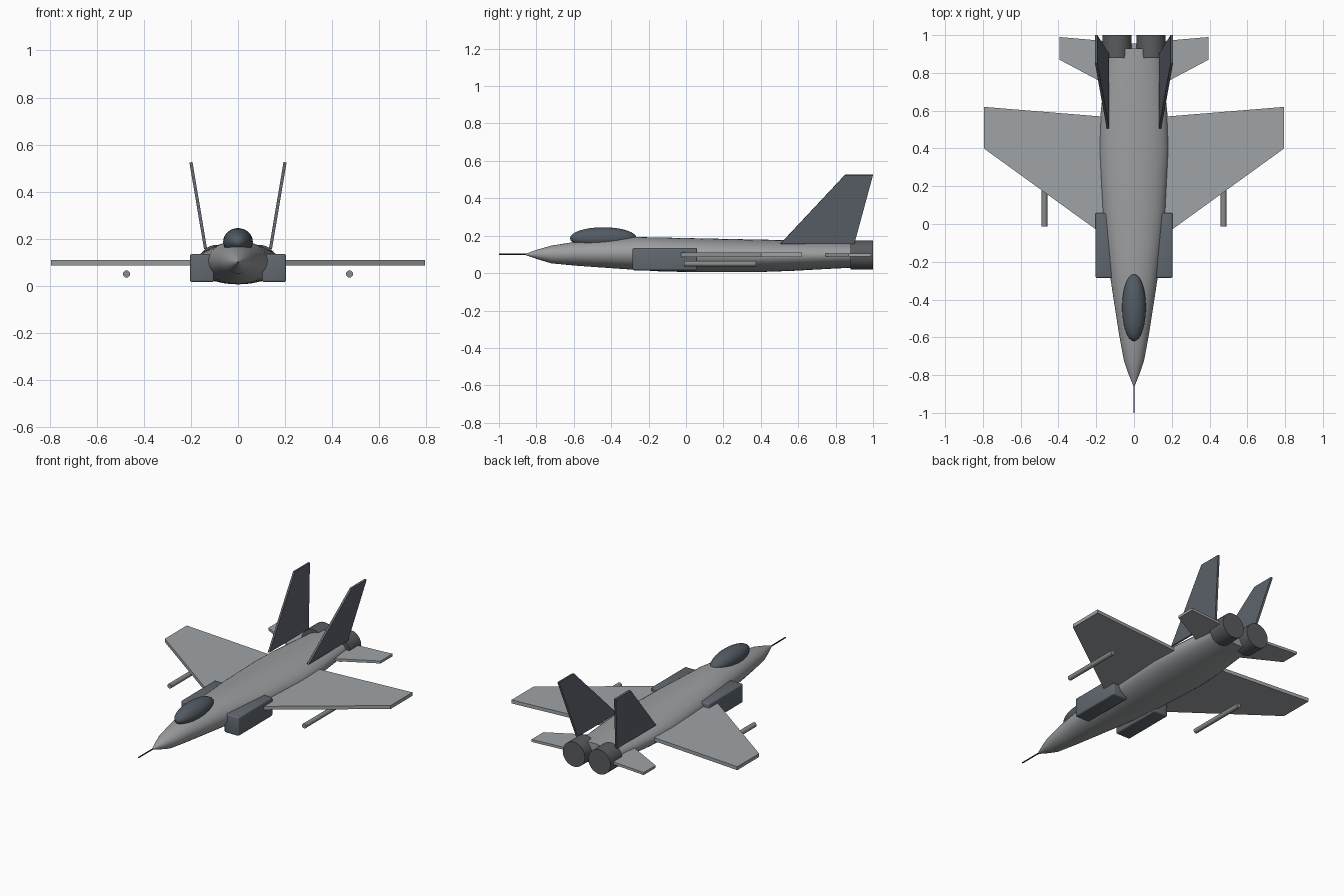
import bpy, bmesh, math
from mathutils import Matrix, Vector

if "Cube" in bpy.data.objects:
    bpy.data.objects.remove(bpy.data.objects["Cube"])


def material(name, rgb):
    m = bpy.data.materials.new(name)
    m.use_nodes = True
    m.diffuse_color = (*rgb, 1)
    m.node_tree.nodes["Principled BSDF"].inputs["Base Color"].default_value = (*rgb, 1)
    return m


HULL = material("hull grey", (0.33, 0.34, 0.35))
WING = material("wing grey", (0.35, 0.37, 0.385))
FIN = material("slate grey", (0.11, 0.125, 0.15))
INTAKE = material("intake grey", (0.12, 0.14, 0.16))
CANOPY = material("canopy glass", (0.085, 0.105, 0.125))
NOZZLE = material("nozzle grey", (0.10, 0.105, 0.115))
ROD = material("store grey", (0.25, 0.26, 0.26))
PROBE = material("probe dark", (0.03, 0.03, 0.035))


def finish(bm, name, mat, smooth=False):
    bmesh.ops.recalc_face_normals(bm, faces=bm.faces)
    me = bpy.data.meshes.new(name)
    bm.to_mesh(me)
    bm.free()
    ob = bpy.data.objects.new(name, me)
    bpy.context.collection.objects.link(ob)
    me.materials.append(mat)
    if smooth:
        bpy.ops.object.select_all(action="DESELECT")
        ob.select_set(True)
        bpy.context.view_layer.objects.active = ob
        bpy.ops.object.shade_smooth_by_angle(angle=math.radians(35))
    return ob


def bridge(bm, rings):
    """Skin a list of equal vertex rings and cap both ends."""
    for a, b in zip(rings, rings[1:]):
        for i in range(len(a)):
            j = (i + 1) % len(a)
            bm.faces.new((a[i], a[j], b[j], b[i]))
    bm.faces.new(rings[0])
    bm.faces.new(rings[-1])


def cylinder(name, mat, x, z, r, y0, y1, sides=24):
    bm = bmesh.new()
    turn = Matrix.Translation((x, (y0 + y1) / 2, z)) @ Matrix.Rotation(math.pi / 2, 4, "X")
    bmesh.ops.create_cone(bm, cap_ends=True, segments=sides, radius1=r, radius2=r,
                          depth=y1 - y0, matrix=turn)
    return finish(bm, name, mat, True)


def panel(name, mat, outline, offset):
    """Thin plate: outline shifted both ways by the offset vector."""
    bm = bmesh.new()
    rings = [[bm.verts.new(Vector(p) + s * Vector(offset)) for p in outline] for s in (-1, 1)]
    bridge(bm, rings)
    return finish(bm, name, mat)


# Fuselage: elliptical sections (y, half width, bottom, top)
sections = [(-0.86, 0.003, 0.097, 0.103), (-0.79, 0.031, 0.073, 0.127),
            (-0.72, 0.054, 0.052, 0.147), (-0.58, 0.08, 0.039, 0.169),
            (-0.28, 0.126, 0.018, 0.193), (-0.12, 0.145, 0.008, 0.19),
            (0.06, 0.166, 0.006, 0.186), (0.4, 0.185, 0.006, 0.179),
            (0.57, 0.178, 0.012, 0.176), (0.75, 0.16, 0.022, 0.171),
            (0.93, 0.14, 0.031, 0.165)]
bm = bmesh.new()
rings = []
for y, w, low, high in sections:
    ring = []
    for i in range(40):
        a = math.tau * i / 40
        ring.append(bm.verts.new((w * math.cos(a), y,
                                  (low + high) / 2 + (high - low) / 2 * math.sin(a))))
    rings.append(ring)
bridge(bm, rings)
finish(bm, "fuselage", HULL, True)

# Nose probe
cylinder("nose_probe", PROBE, 0, 0.1, 0.004, -1, -0.85, 10)

# Canopy
bm = bmesh.new()
bmesh.ops.create_uvsphere(bm, u_segments=32, v_segments=16, radius=1,
                          matrix=Matrix.Translation((0, -0.442, 0.187))
                          @ Matrix.Diagonal((0.063, 0.178, 0.058, 1)))
finish(bm, "canopy", CANOPY, True)

for side, s in (("left", 1), ("right", -1)):
    # Air intake with softened edges
    bm = bmesh.new()
    bmesh.ops.create_cube(bm, size=1, matrix=Matrix.Translation((s * 0.153, -0.113, 0.075))
                          @ Matrix.Diagonal((0.102, 0.345, 0.12, 1)))
    bmesh.ops.bevel(bm, geom=bm.edges[:], offset=0.009, segments=3, profile=0.5,
                    affect="EDGES")
    finish(bm, side + "_intake", INTAKE, True)

    # Wing and tailplane
    panel(side + "_wing", WING, [(0, -0.175, 0.098), (s * 0.795, 0.4, 0.098),
                                 (s * 0.795, 0.62, 0.098), (0, 0.555, 0.098)], (0, 0, 0.011))
    panel(side + "_tailplane", WING, [(0, 0.66, 0.098), (s * 0.395, 0.87, 0.098),
                                      (s * 0.395, 0.99, 0.098), (0, 0.955, 0.098)],
          (0, 0, 0.008))

    # Canted tail fin
    panel(side + "_fin", FIN, [(s * 0.138, 0.505, 0.157), (s * 0.2, 0.85, 0.525),
                               (s * 0.2, 1, 0.525), (s * 0.138, 0.9, 0.157)],
          (0.0065, 0, 0.001 * -s))

    # Engine nozzle and underwing store
    cylinder(side + "_nozzle", NOZZLE, s * 0.09, 0.096, 0.078, 0.88, 1, 32)
    cylinder(side + "_store", ROD, s * 0.474, 0.05, 0.015, -0.012, 0.375, 16)
